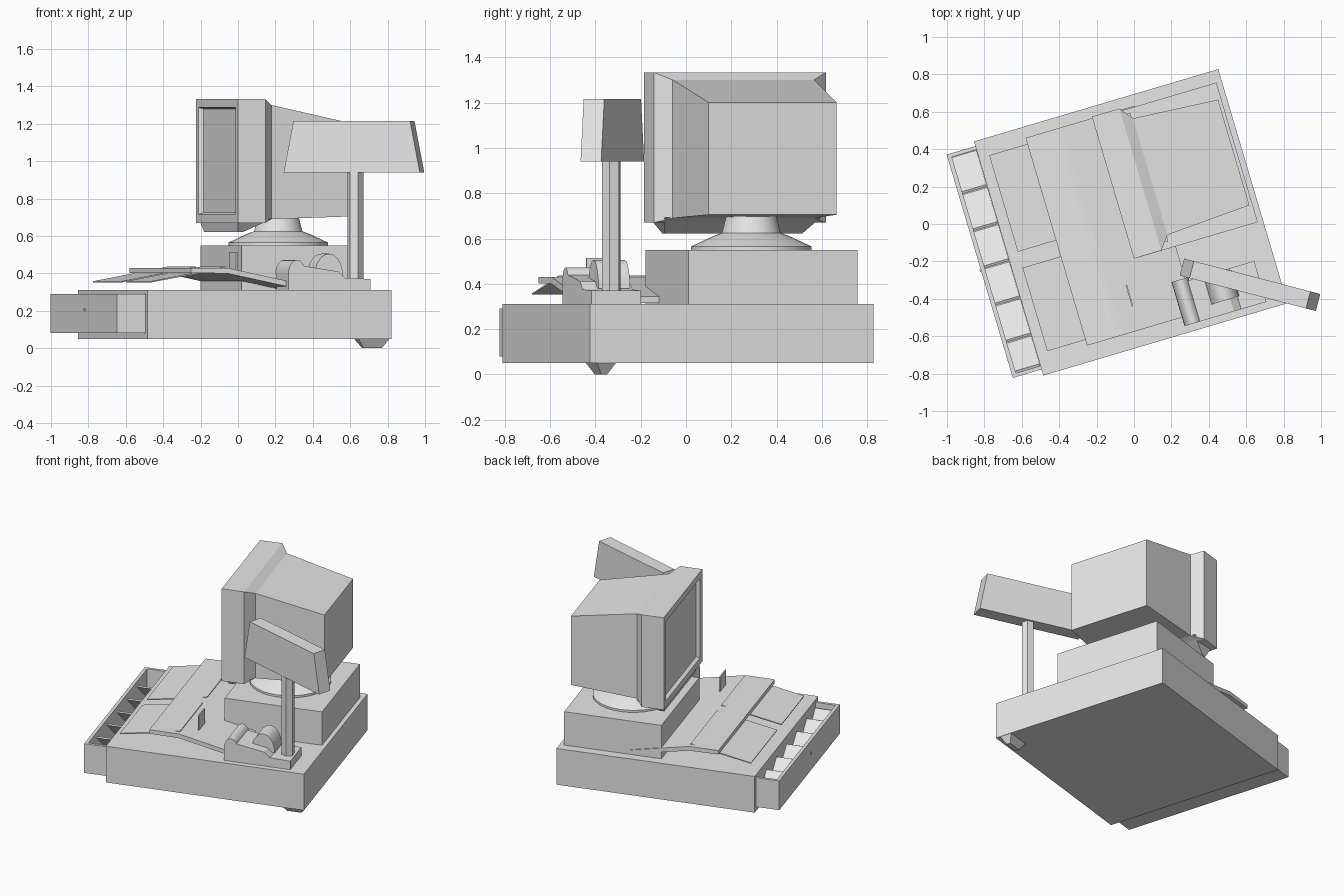
import bpy, bmesh, math
from mathutils import Vector, Matrix

cube = bpy.data.objects.get("Cube")
if cube:
    bpy.data.objects.remove(cube, do_unlink=True)

TURN = math.radians(16.5)      # the whole workstation is turned on the ground

grey = bpy.data.materials.new("plain_grey")
grey.use_nodes = True
grey.diffuse_color = (0.8, 0.8, 0.8, 1)
grey.node_tree.nodes["Principled BSDF"].inputs["Base Color"].default_value = (0.8, 0.8, 0.8, 1)


def finish(name, bm, turn=TURN):
    bmesh.ops.recalc_face_normals(bm, faces=bm.faces)
    mesh = bpy.data.meshes.new(name)
    bm.to_mesh(mesh)
    bm.free()
    mesh.materials.append(grey)
    obj = bpy.data.objects.new(name, mesh)
    obj.rotation_euler.z = turn
    bpy.context.collection.objects.link(obj)
    return obj


def smooth(obj, angle=30):
    bpy.ops.object.select_all(action='DESELECT')
    obj.select_set(True)
    bpy.context.view_layer.objects.active = obj
    bpy.ops.object.shade_smooth_by_angle(angle=math.radians(angle))


def loft(rings):
    """Skin a list of equal point rings and cap both ends."""
    bm = bmesh.new()
    loops = [[bm.verts.new(p) for p in ring] for ring in rings]
    for a, b in zip(loops, loops[1:]):
        for i in range(len(a)):
            j = (i + 1) % len(a)
            bm.faces.new((a[i], a[j], b[j], b[i]))
    bm.faces.new(loops[0])
    bm.faces.new(loops[-1])
    return bm


def flat(x0, x1, y0, y1, z):
    return [(x0, y0, z), (x1, y0, z), (x1, y1, z), (x0, y1, z)]


def upright(x, y0, y1, z0, z1):
    return [(x, y0, z0), (x, y1, z0), (x, y1, z1), (x, y0, z1)]


def box(name, x0, x1, y0, y1, z0, z1):
    return finish(name, loft([flat(x0, x1, y0, y1, z0), flat(x0, x1, y0, y1, z1)]))


def prism(name, profile, y0, y1):
    return finish(name, loft([[(x, y, z) for x, z in profile] for y in (y0, y1)]))


def lathe(name, profile, centre, sides, turn=TURN, phase=0.0):
    rings = []
    for r, z in profile:
        angles = [phase + 2 * math.pi * i / sides for i in range(sides)]
        rings.append([(centre[0] + r * math.cos(a), centre[1] + r * math.sin(a), z) for a in angles])
    return finish(name, loft(rings), turn)


# Desk base and its single foot
box("base_cabinet", -0.695, 0.667, -0.639, 0.666, 0.05, 0.31)
finish("foot", loft([flat(0.53, 0.63, -0.577, -0.55, 0),
                     flat(0.493, 0.665, -0.606, -0.52, 0.05)]))

# Open drawer with leaning dividers
box("drawer_floor", -0.855, -0.69, -0.605, 0.64, 0.08, 0.095)
box("drawer_front", -0.855, -0.832, -0.605, 0.64, 0.08, 0.29)
for side, y in (("near", -0.605), ("far", 0.62)):
    box("drawer_side_" + side, -0.855, -0.69, y, y + 0.02, 0.08, 0.29)
for i in range(6):
    y = -0.62 + 0.207 * i
    top, low = max(y, -0.585), y + 0.19
    bm = loft([[(x, top, 0.25), (x, top + 0.012, 0.255), (x, low + 0.012, 0.1), (x, low, 0.095)]
               for x in (-0.832, -0.696)])
    finish("drawer_divider_%d" % (i + 1), bm)
box("drawer_knob", -0.862, -0.855, -0.012, 0.0, 0.199, 0.211)

# Sloping work board with two leaves sticking out from below
prism("work_board", [(-0.425, 0.402), (-0.425, 0.43), (-0.224, 0.43), (0.18, 0.345),
                     (0.18, 0.315), (-0.224, 0.4)], -0.552, 0.606)
for side, y0, y1 in (("near", -0.52, -0.055), ("far", 0.034, 0.572)):
    prism("leaf_" + side, [(-0.638, 0.352), (-0.638, 0.358), (-0.224, 0.436), (-0.224, 0.426)], y0, y1)
box("standing_card", -0.136, -0.128, -0.42, -0.3, 0.4, 0.515)

# Computer case
box("computer_case", -0.032, 0.637, -0.178, 0.6, 0.31, 0.55)

# Swivel stand
stand = lathe("swivel_stand", [(0.267, 0.55), (0.267, 0.565), (0.17, 0.61), (0.13, 0.625),
                               (0.105, 0.72)], (0.288, 0.215), 32)
smooth(stand, 20)

# Monitor housing with recessed screen
bm = loft([upright(-0.053, -0.177, 0.614, 0.67, 1.333),
           upright(0.1, -0.177, 0.614, 0.67, 1.333),
           upright(0.155, -0.107, 0.543, 0.69, 1.3),
           upright(0.62, -0.079, 0.51, 0.705, 1.2)])
bm.normal_update()
front = min(bm.faces, key=lambda f: f.calc_center_median().x)
bmesh.ops.recalc_face_normals(bm, faces=bm.faces)
bmesh.ops.inset_region(bm, faces=[front], thickness=0.065)
bmesh.ops.inset_region(bm, faces=[front], thickness=0.012, depth=-0.025)
finish("monitor", bm)

# Chin wedge below the bezel
finish("monitor_chin", loft([
    [(-0.04, -0.14, 0.672), (0.15, -0.14, 0.692), (0.15, 0.575, 0.692), (-0.04, 0.575, 0.672)],
    flat(-0.03, 0.0, -0.1, 0.535, 0.622)]))

# Telephone: wedge body, rounded roll in front, hump behind
prism("telephone_body", [(0.104, 0.31), (0.104, 0.4), (0.19, 0.44), (0.38, 0.41),
                         (0.42, 0.375), (0.56, 0.37), (0.56, 0.31)], -0.6, -0.372)


def arch(x0, x1, z0, z1, n=10):
    mid, half = (x0 + x1) / 2, (x1 - x0) / 2
    return [(mid - half * math.cos(math.pi * i / n), z0 + (z1 - z0) * math.sin(math.pi * i / n))
            for i in range(n + 1)]


smooth(prism("telephone_roll", arch(0.104, 0.198, 0.4, 0.472), -0.6, -0.355), 40)
smooth(prism("telephone_hump", arch(0.27, 0.43, 0.38, 0.505), -0.53, -0.385), 40)

# Desk lamp: six-sided pole and a long flared shade
lathe("lamp_pole", [(0.044, 0.33), (0.044, 0.96)], (0.6275, -0.33), 6, 0, math.radians(-10))
shade = finish("lamp_shade", loft([flat(-0.376, 0.376, -0.047, 0.047, 0.94),
                                   flat(-0.322, 0.322, -0.047, 0.047, 1.215)]), math.radians(-14.6))
shade.location = (0.62, -0.325, 0)
